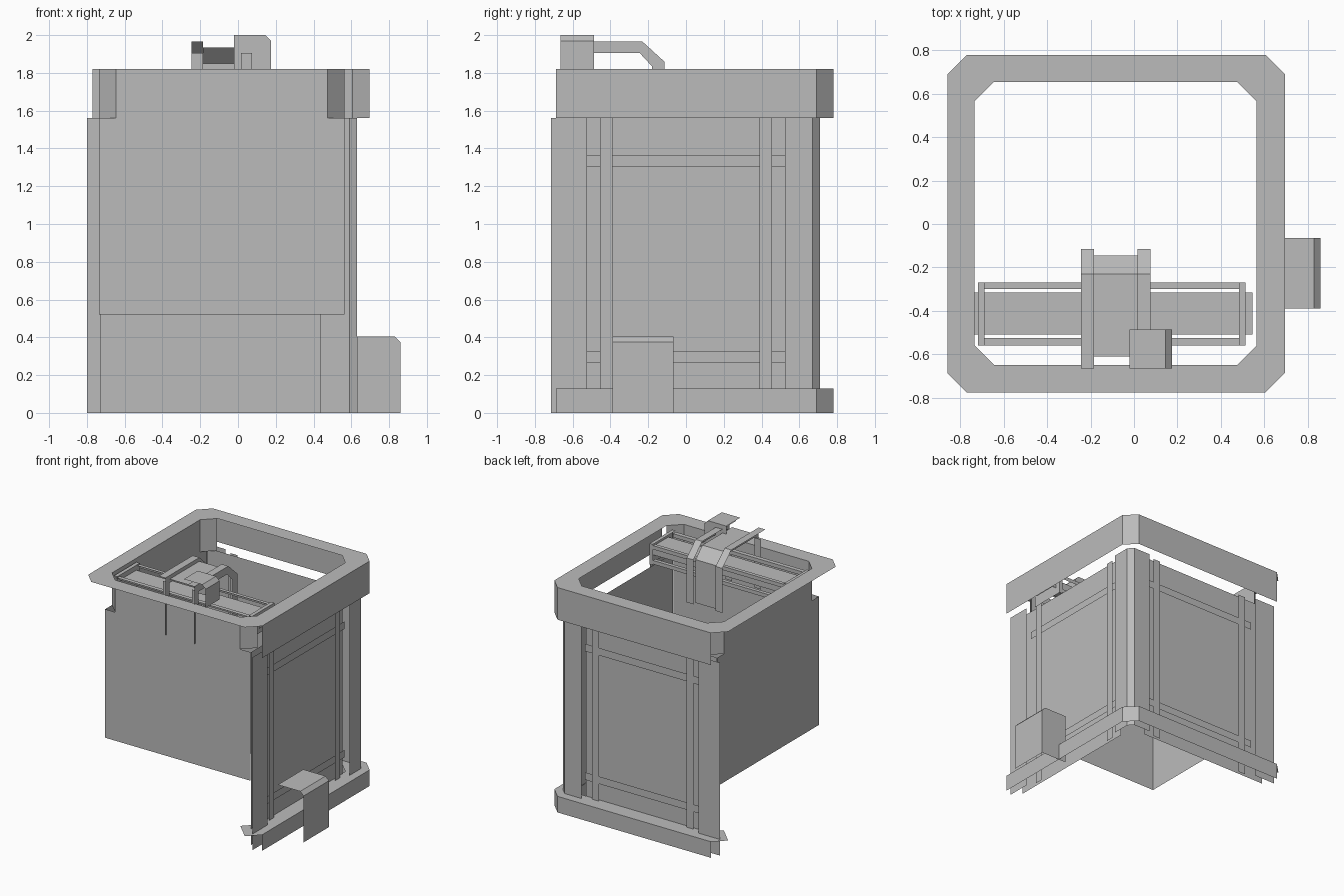
import bpy

if "Cube" in bpy.data.objects:
    bpy.data.objects.remove(bpy.data.objects["Cube"])

grey = bpy.data.materials.new("light_grey")
grey.diffuse_color = (0.5, 0.5, 0.5, 1)
grey.use_nodes = True
grey.node_tree.nodes["Principled BSDF"].inputs["Base Color"].default_value = grey.diffuse_color


def sheet(name, polys):
    """Object from a list of polygons, each a list of points."""
    verts, faces = [], []
    for p in polys:
        faces.append(list(range(len(verts), len(verts) + len(p))))
        verts += p
    me = bpy.data.meshes.new(name)
    me.from_pydata(verts, [], faces)
    me.materials.append(grey)
    ob = bpy.data.objects.new(name, me)
    bpy.context.collection.objects.link(ob)
    return ob


def wall(path, z0, z1):
    """Upright quads along a plan path."""
    return [[(*a, z0), (*b, z0), (*b, z1), (*a, z1)] for a, b in zip(path, path[1:])]


def plate(outer, inner, z):
    """Flat strip between two plan paths."""
    n = len(outer) - 1
    return [[(*outer[i], z), (*outer[i + 1], z), (*inner[i + 1], z), (*inner[i], z)]
            for i in range(n)]


def shell(x0, x1, y0, y1, z0, z1):
    """Right, back and top skins of a box."""
    return wall([(x1, y0), (x1, y1), (x0, y1)], z0, z1) + \
        [[(x0, y0, z1), (x1, y0, z1), (x1, y1, z1), (x0, y1, z1)]]


def fold(profile, x0, x1):
    """Strip following a (y, z) profile across x."""
    return [[(x0, *a), (x1, *a), (x1, *b), (x0, *b)] for a, b in zip(profile, profile[1:])]


def octagon(x0, x1, y0, y1, c):
    return [(x1 - c, y0), (x1, y0 + c), (x1, y1 - c), (x1 - c, y1),
            (x0 + c, y1), (x0, y1 - c), (x0, y0 + c), (x0 + c, y0)]


outer = octagon(-0.86, 0.695, -0.777, 0.78, 0.09)
inner = octagon(-0.735, 0.565, -0.65, 0.655, 0.09)

# Top frame, bottom frame
sheet("top_frame", plate(outer + outer[:1], inner + inner[:1], 1.82)
      + wall(outer[1:5], 1.56, 1.82))
sheet("bottom_frame", plate(outer[:6], inner[:6], 0.13) + wall(outer[1:5], 0, 0.13))

# Inner liner: full sheets below, chamfered collar under the frame
sheet("inner_liner", wall([(0.565, -0.65), (-0.735, -0.65), (-0.735, 0.655)], 0.52, 1.56))
collar = [inner[1], inner[0], inner[7], inner[6], inner[5], inner[4]]
sheet("inner_collar", wall(collar, 1.56, 1.82))

# Corner panels
sheet("corner_panels", wall([(0.63, -0.715), (0.63, -0.525)], 0, 1.56)
      + wall([(0.63, 0.525), (0.63, 0.67), (0.59, 0.71), (0.44, 0.71)], 0, 1.56)
      + wall([(-0.61, 0.71), (-0.8, 0.71)], 0, 1.56))

# Recessed panel, posts and cross bars on the right and back sides
sides = {"right": lambda d, s: (0.63 - d, s), "back": lambda d, s: (-0.085 + s, 0.71 - d)}
for side, at in sides.items():
    def strip(d, s0, s1, z0, z1):
        ends = [at(d, s0), at(d, s1)]
        return wall(ends if side == "right" else ends[::-1], z0, z1)
    sheet(side + "_recessed_panel", strip(0.06, -0.645, 0.525, 0, 1.56))
    sheet(side + "_posts", strip(0.035, -0.455, -0.39, 0, 1.56)
          + strip(0.035, 0.39, 0.455, 0, 1.56))
    sheet(side + "_cross_bars", strip(0.045, -0.525, 0.525, 0.265, 0.325)
          + strip(0.045, -0.525, 0.525, 1.305, 1.365))

# Side housing with a bevelled top edge
hx = [(0.63, 0.405), (0.83, 0.405), (0.86, 0.375), (0.86, 0)]
y0, y1 = -0.39, -0.065
sheet("side_housing", [[(a[0], y0, a[1]), (b[0], y0, b[1]), (b[0], y1, b[1]), (a[0], y1, a[1])]
                       for a, b in zip(hx, hx[1:])]
      + [[(x, y1, z) for x, z in hx + [(0.63, 0)]]])

# Cross beam, rods and end brackets
sheet("cross_beam", shell(-0.735, 0.545, -0.51, -0.315, 1.69, 1.76))
rods = []
for ya, yb in ((-0.56, -0.525), (-0.30, -0.27)):
    for z in (1.64, 1.76):
        rods += shell(-0.69, 0.485, ya, yb, z, z + 0.03)
sheet("guide_rods", rods)
sheet("rod_brackets", shell(-0.72, -0.69, -0.56, -0.27, 1.63, 1.8)
      + shell(0.485, 0.515, -0.56, -0.27, 1.63, 1.8))

# Carriage: two arched cheeks and a lower cover between them
over = [(-0.665, 1.965), (-0.23, 1.965), (-0.115, 1.86), (-0.115, 1.5)]
under = [(-0.61, 1.905), (-0.245, 1.905), (-0.18, 1.835), (-0.18, 1.5)]
for name, xa, xb in (("left_cheek", -0.245, -0.185), ("right_cheek", 0.015, 0.075)):
    side_faces = [[(xb, *over[i]), (xb, *under[i]), (xb, *under[i + 1]), (xb, *over[i + 1])]
                  for i in range(3)]
    leg = [[(xb, -0.665, 1.5), (xb, -0.61, 1.5), (xb, -0.61, 1.905), (xb, -0.665, 1.965)],
           [(xb, -0.61, 1.5), (xa, -0.61, 1.5), (xa, -0.61, 1.905), (xb, -0.61, 1.905)]]
    sheet(name, fold(over, xa, xb) + side_faces + leg)
cover = [(-0.61, 1.935), (-0.23, 1.935), (-0.145, 1.85), (-0.145, 1.5)]
sheet("carriage_cover", fold(cover, -0.185, 0.015))

# Tool head with a bevelled edge
tx = [(-0.02, 2.0), (0.145, 2.0), (0.175, 1.97), (0.175, 1.82)]
y0, y1 = -0.665, -0.487
sheet("tool_head", [[(a[0], y0, a[1]), (b[0], y0, b[1]), (b[0], y1, b[1]), (a[0], y1, a[1])]
                    for a, b in zip(tx, tx[1:])]
      + [[(x, y1, z) for x, z in tx + [(-0.02, 1.82)]]])
